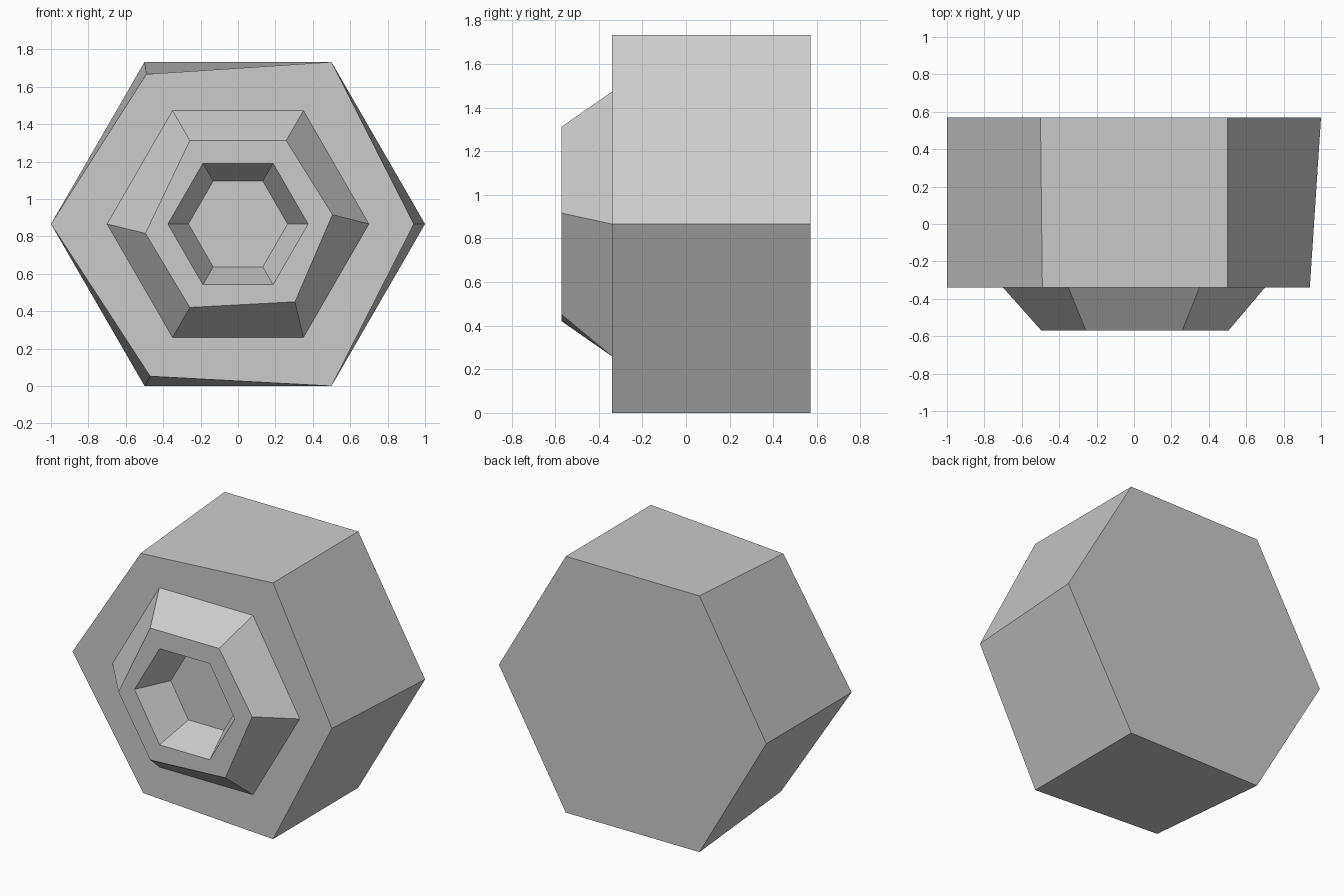
import bpy, bmesh
from math import cos, sin, pi, sqrt

old = bpy.data.objects.get("Cube")
if old:
    bpy.data.objects.remove(old, do_unlink=True)

grey = bpy.data.materials.new("plain_grey")
grey.use_nodes = True
color = (0.6, 0.6, 0.6, 1)
grey.diffuse_color = color
grey.node_tree.nodes["Principled BSDF"].inputs["Base Color"].default_value = color

MID_Z = sqrt(3) / 2


def hexagon(bm, y, radius, nudges={}):
    """Upright hexagon; nudges shift single corners in x and z."""
    ring = []
    for i in range(6):
        dx, dz = nudges.get(i, (0, 0))
        a = i * pi / 3
        ring.append(bm.verts.new((radius * cos(a) + dx, y, MID_Z + radius * sin(a) + dz)))
    return ring


bm = bmesh.new()
rings = [
    # Outer block: back, then front with three pulled-in corners
    hexagon(bm, 0.57, 1.0),
    hexagon(bm, -0.34, 1.0, {0: (-0.06, 0), 2: (0.01, -0.065), 4: (0.03, 0.052)}),
    # Raised tapered boss with a slightly twisted rim
    hexagon(bm, -0.34, 0.70),
    hexagon(bm, -0.57, 0.515, {0: (-0.01, 0.05), 3: (0.02, -0.05), 5: (0.047, 0.03)}),
    # Tapered recess
    hexagon(bm, -0.57, 0.375),
    hexagon(bm, -0.34, 0.265),
]

# Join neighbouring rings, then close the back and the recess floor
for a, b in zip(rings, rings[1:]):
    for i in range(6):
        j = (i + 1) % 6
        bm.faces.new((a[i], a[j], b[j], b[i]))
bm.faces.new(rings[0])
bm.faces.new(rings[-1])
bmesh.ops.recalc_face_normals(bm, faces=bm.faces)

mesh = bpy.data.meshes.new("hexagonal_block")
bm.to_mesh(mesh)
bm.free()
mesh.materials.append(grey)
block = bpy.data.objects.new("hexagonal_block", mesh)
bpy.context.collection.objects.link(block)
